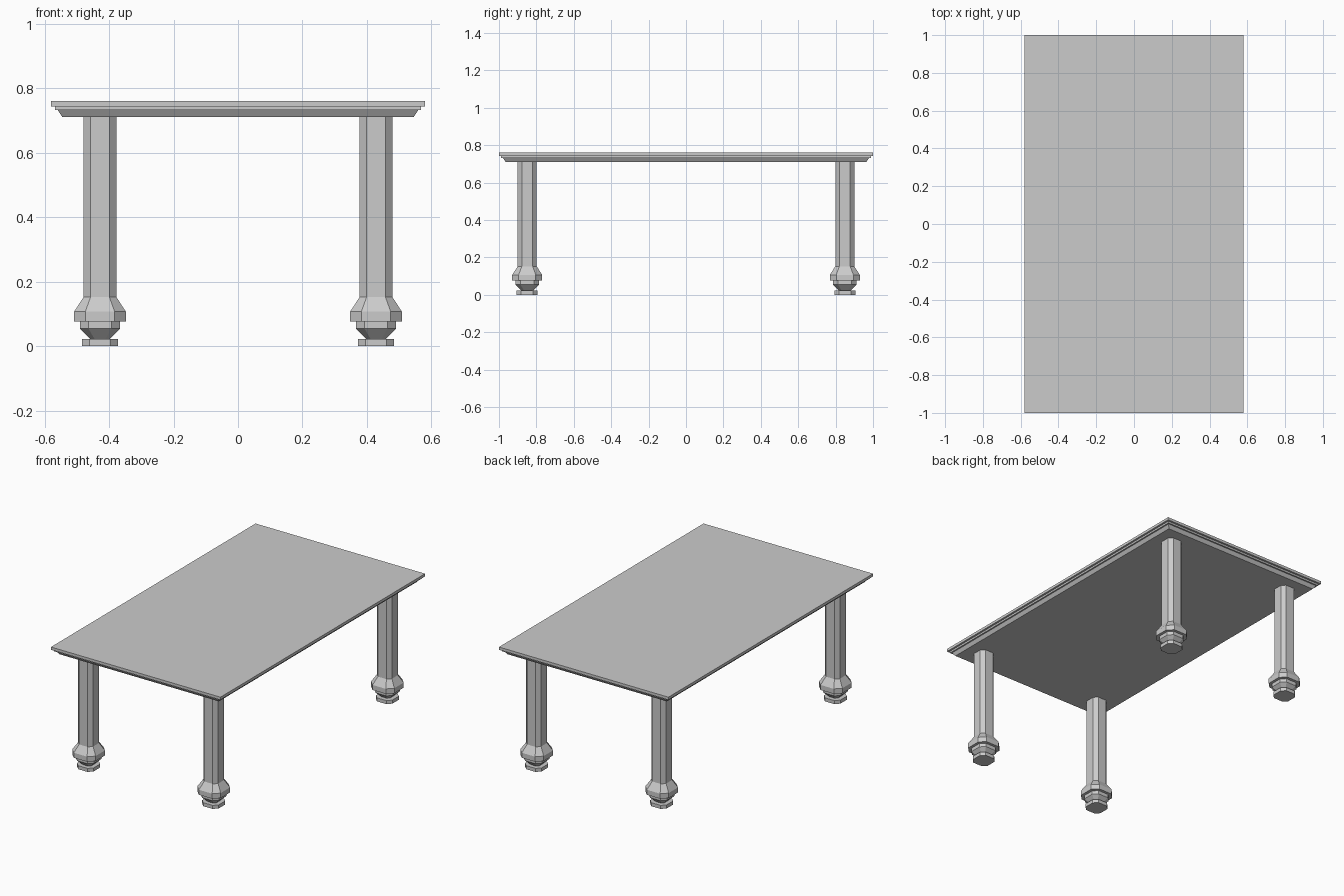
import bpy, bmesh

if "Cube" in bpy.data.objects:
    bpy.data.objects.remove(bpy.data.objects["Cube"])


def stack_mesh(name, rings):
    """Solid skinned through a stack of horizontal outlines, capped at both ends."""
    bm = bmesh.new()
    loops = [[bm.verts.new(p) for p in ring] for ring in rings]
    n = len(loops[0])
    for low, high in zip(loops, loops[1:]):
        for i in range(n):
            j = (i + 1) % n
            bm.faces.new((low[i], low[j], high[j], high[i]))
    bm.faces.new(loops[0][::-1])
    bm.faces.new(loops[-1])
    bmesh.ops.recalc_face_normals(bm, faces=bm.faces[:])
    mesh = bpy.data.meshes.new(name)
    bm.to_mesh(mesh)
    bm.free()
    return mesh


def rectangle(hx, hy, z):
    return [(-hx, -hy, z), (hx, -hy, z), (hx, hy, z), (-hx, hy, z)]


def chamfered_square(r, z):
    k = r * 0.57
    return [(-k, -r, z), (k, -r, z), (r, -k, z), (r, k, z),
            (k, r, z), (-k, r, z), (-r, k, z), (-r, -k, z)]


def add(name, mesh, location=(0, 0, 0)):
    obj = bpy.data.objects.new(name, mesh)
    obj.location = location
    bpy.context.collection.objects.link(obj)


# Tabletop with stepped, bevelled rim: (inset from edge, height)
top_profile = [(0.035, 0.711), (0.021, 0.732), (0.012, 0.732),
               (0.012, 0.743), (0.0, 0.743), (0.0, 0.76)]
add("tabletop", stack_mesh("tabletop",
    [rectangle(0.58 - d, 1.0 - d, z) for d, z in top_profile]))

# Leg with foot, collar and wide bulb: (half width, height)
leg_profile = [(0.056, 0.0), (0.056, 0.022), (0.03, 0.022), (0.0625, 0.054),
               (0.0625, 0.076), (0.08, 0.076), (0.08, 0.107),
               (0.051, 0.152), (0.051, 0.711)]
leg = stack_mesh("leg", [chamfered_square(r, z) for r, z in leg_profile])
for side, x in (("left", -0.428), ("right", 0.428)):
    for end, y in (("front", -0.849), ("back", 0.849)):
        add(f"{end}_{side}_leg", leg, (x, y, 0))
